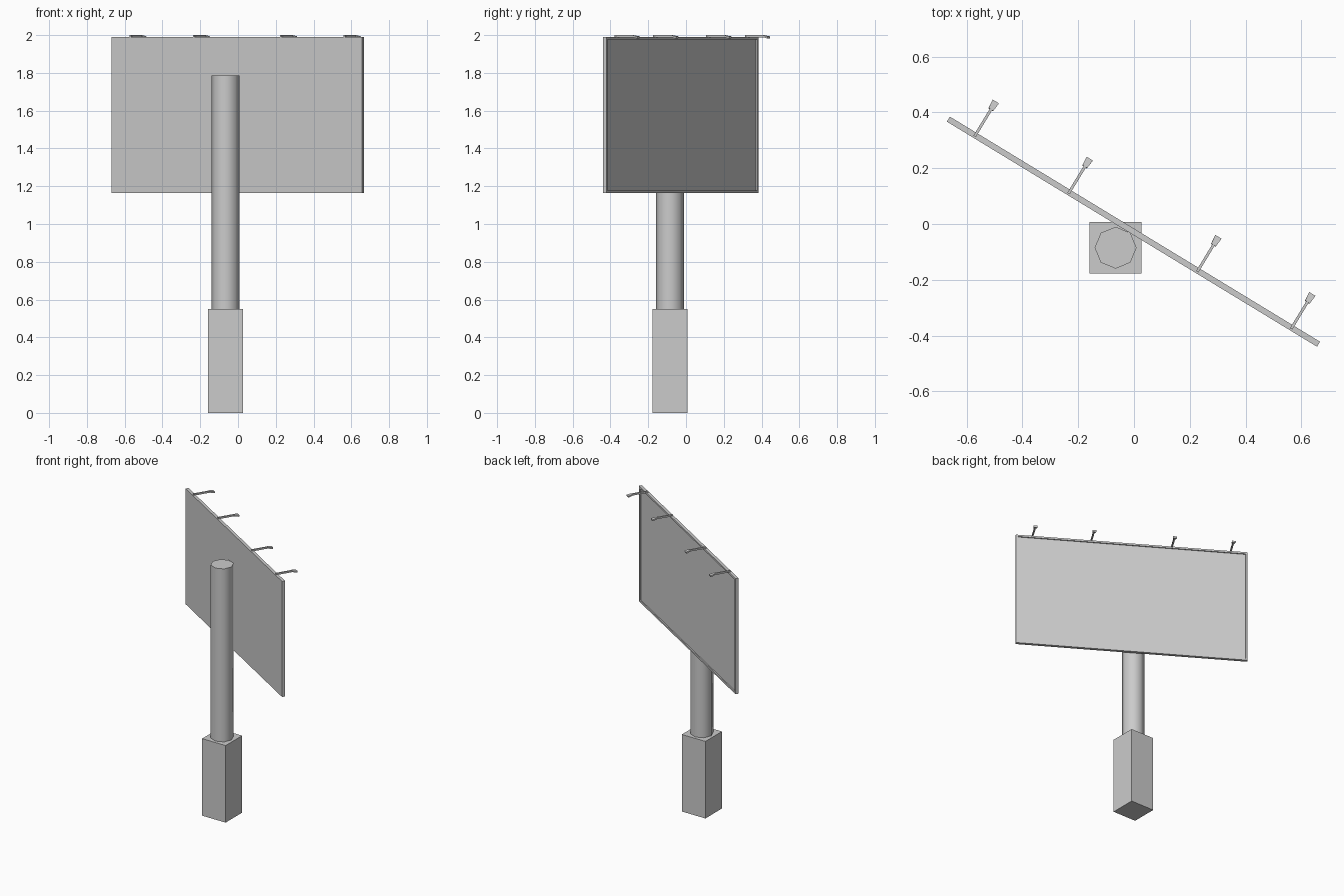
import bpy, bmesh, math
from mathutils import Matrix, Vector

if "Cube" in bpy.data.objects:
    bpy.data.objects.remove(bpy.data.objects["Cube"])

# Board frame: local x runs along the board, local y points out of its display side
BOARD = Matrix.Translation((-0.002, -0.0275, 0)) @ Matrix.Rotation(math.radians(-31.3), 4, 'Z')


def finish(name, bm, matrix=Matrix()):
    bm.transform(matrix)
    bmesh.ops.recalc_face_normals(bm, faces=bm.faces)
    mesh = bpy.data.meshes.new(name)
    bm.to_mesh(mesh)
    bm.free()
    ob = bpy.data.objects.new(name, mesh)
    bpy.context.collection.objects.link(ob)
    return ob


def box(lo, hi):
    bm = bmesh.new()
    bmesh.ops.create_cube(bm, size=1)
    lo, hi = Vector(lo), Vector(hi)
    bmesh.ops.scale(bm, vec=hi - lo, verts=bm.verts)
    bmesh.ops.translate(bm, vec=(lo + hi) / 2, verts=bm.verts)
    return bm


# Square footing
px, py = -0.066, -0.085
finish("base_block", box((px - .093, py - .093, 0), (px + .093, py + .093, .55)))

# Eight-sided smooth pole
bm = bmesh.new()
bmesh.ops.create_cone(bm, cap_ends=True, segments=8, radius1=.075, radius2=.075, depth=1.235,
                      matrix=Matrix.Translation((px, py, .55 + 1.235 / 2)))
pole = finish("pole", bm)
bpy.context.view_layer.objects.active = pole
pole.select_set(True)
bpy.ops.object.shade_smooth_by_angle(angle=math.radians(50))

# Board with a raised rim around the recessed display face
bm = box((-.7765, -.0105, 1.165), (.7765, .0105, 1.99))
bm.normal_update()
face = max(bm.faces, key=lambda f: f.normal.y)
bmesh.ops.inset_region(bm, faces=[face], thickness=.018)
inner = bmesh.ops.extrude_discrete_faces(bm, faces=[face])["faces"][0]
bmesh.ops.translate(bm, vec=(0, -.008, 0), verts=inner.verts)
bmesh.ops.remove_doubles(bm, verts=bm.verts, dist=1e-5)
finish("board", bm, BOARD)

# Four lamps on arms along the top edge
for i, u in enumerate((-.664, -.27, .27, .664), 1):
    at = BOARD @ Matrix.Translation((u, 0, 1.994))
    finish(f"lamp_arm_{i}", box((-.005, -.004, -.006), (.005, .112, .006)), at)
    # Lamp head tapers toward the arm and tips downward
    bm = box((-.013, 0, -.006), (.013, .034, .006))
    for v in bm.verts:
        if v.co.y < .01:
            v.co.x *= .75
            v.co.z *= .7
    tilt = Matrix.Translation((0, .108, .001)) @ Matrix.Rotation(math.radians(-13), 4, 'X')
    finish(f"lamp_head_{i}", bm, at @ tilt)
